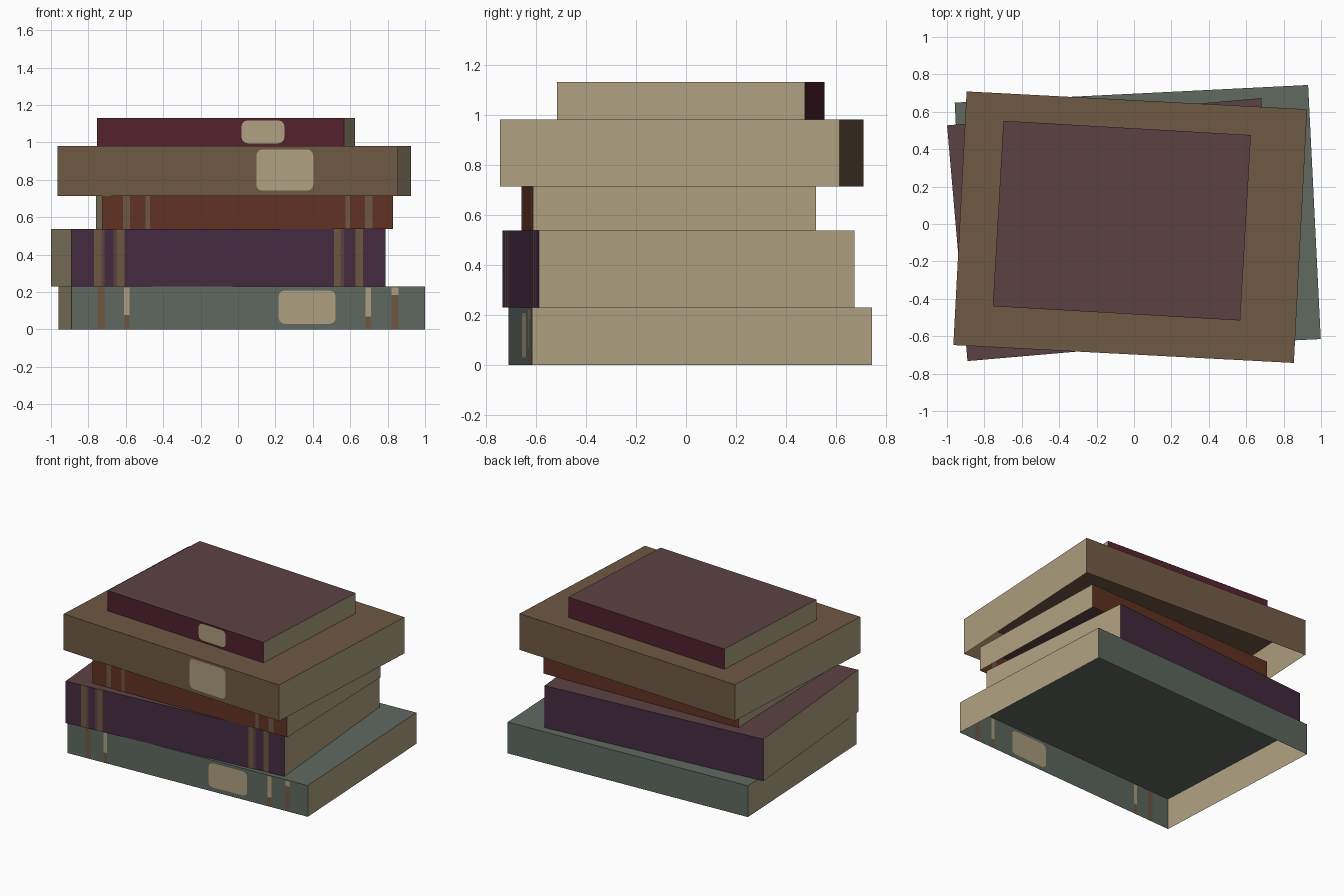
import bpy, bmesh, math
from mathutils import Matrix

if "Cube" in bpy.data.objects:
    bpy.data.objects.remove(bpy.data.objects["Cube"])

COLOURS = {
    "sage_green": (0.115, 0.142, 0.118),
    "plum": (0.061, 0.025, 0.054),
    "rust": (0.122, 0.032, 0.016),
    "tan_brown": (0.158, 0.100, 0.056),
    "maroon": (0.089, 0.016, 0.027),
    "mauve": (0.108, 0.055, 0.057),
    "paper": (0.425, 0.355, 0.216),
}
MATS = {}
for n, c in COLOURS.items():
    MATS[n] = bpy.data.materials.new(n)
    MATS[n].diffuse_color = (*c, 1)
SLOT = {n: i for i, n in enumerate(COLOURS)}


def make_book(name, spine, cover, centre, size, angle, z0, z1, left, marks):
    """Open-bottomed book. marks: (x0, x1, bands) in front-view x;
    bands = [(material, top z fraction)...] or ("label", low z, high z)."""
    w, d = size
    h = z1 - z0
    bm = bmesh.new()

    def face(pts, mat):
        f = bm.faces.new([bm.verts.new(p) for p in pts])
        f.material_index = SLOT[mat]

    def front(pts, mat):
        face([(x - w / 2, -d / 2, z) for x, z in pts], mat)

    def rect(xa, xb, za, zb, mat):
        if xb - xa > 1e-4 and zb - za > 1e-4:
            front([(xa, za), (xb, za), (xb, zb), (xa, zb)], mat)

    def label(xa, xb, za, zb, r=0.032, n=3):
        rect(xa, xb, 0, za, spine)
        rect(xa, xb, zb, h, spine)
        outline = []
        # rounded corners, counter-clockwise, with the spine filled in outside
        for cx, cz, ox, oz, start in ((xb - r, za + r, xb, za, -90), (xb - r, zb - r, xb, zb, 0),
                                      (xa + r, zb - r, xa, zb, 90), (xa + r, za + r, xa, za, 180)):
            arc = []
            for i in range(n + 1):
                t = math.radians(start + 90 * i / n)
                arc.append((cx + r * math.cos(t), cz + r * math.sin(t)))
            for p, q in zip(arc, arc[1:]):
                front([(ox, oz), q, p], spine)
            outline += arc
        front(outline, "paper")

    # spine with its stripes and label
    x = 0
    for a, b, bands in marks:
        a, b = a - left, b - left
        rect(x, a, 0, h, spine)
        if bands[0] == "label":
            label(a, b, bands[1] - z0, bands[2] - z0)
        else:
            z = 0
            for mat, top in bands:
                rect(a, b, z, top * h, mat)
                z = top * h
        x = b
    rect(x, w, 0, h, spine)

    # back, page edges and top cover
    X, Y = w / 2, d / 2
    face([(X, Y, 0), (-X, Y, 0), (-X, Y, h), (X, Y, h)], spine)
    face([(X, -Y, 0), (X, Y, 0), (X, Y, h), (X, -Y, h)], "paper")
    face([(-X, Y, 0), (-X, -Y, 0), (-X, -Y, h), (-X, Y, h)], "paper")
    face([(-X, -Y, h), (X, -Y, h), (X, Y, h), (-X, Y, h)], cover)
    bmesh.ops.remove_doubles(bm, verts=bm.verts, dist=1e-5)
    me = bpy.data.meshes.new(name)
    bm.to_mesh(me)
    bm.free()
    for m in MATS.values():
        me.materials.append(m)
    ob = bpy.data.objects.new(name, me)
    ob.matrix_world = Matrix.Translation((*centre, z0)) @ Matrix.Rotation(math.radians(angle), 4, 'Z')
    bpy.context.collection.objects.link(ob)


B = [("tan_brown", 1)]
M = [("mauve", 1)]


def tipped(f):
    # brown stripe with a worn paper-coloured upper part
    return [("tan_brown", f), ("paper", 0.97), ("tan_brown", 1)]


make_book("bottom_green_book", "sage_green", "sage_green", (0.02, 0.017), (1.892, 1.36), 2.85,
          0.0, 0.23, -0.89,
          [(-0.75, -0.71, B), (-0.607, -0.58, tipped(0.33)), (0.22, 0.525, ("label", 0.03, 0.208)),
           (0.685, 0.715, tipped(0.3)), (0.825, 0.86, tipped(0.8))])
make_book("purple_book", "plum", "mauve", (-0.105, -0.03), (1.686, 1.265), 4.95,
          0.23, 0.538, -0.89,
          [(-0.77, -0.73, B), (-0.73, -0.712, M), (-0.665, -0.645, M), (-0.645, -0.605, B),
           (0.52, 0.555, B), (0.555, 0.572, M), (0.635, 0.675, B)])
make_book("rust_book", "rust", "mauve", (0.035, -0.068), (1.555, 1.131), 1.66,
          0.538, 0.714, -0.725,
          [(-0.613, -0.577, B), (-0.495, -0.47, B), (0.575, 0.6, B), (0.68, 0.72, B)])
make_book("brown_book", "tan_brown", "tan_brown", (-0.02, -0.017), (1.823, 1.358), -3.0,
          0.714, 0.98, -0.965, [(0.1, 0.405, ("label", 0.742, 0.962))])
make_book("top_maroon_book", "maroon", "mauve", (-0.065, 0.018), (1.325, 0.993), -3.3,
          0.98, 1.13, -0.755, [(0.02, 0.25, ("label", 0.995, 1.117))])

for m in bpy.data.materials:
    if m.users and not m.is_grease_pencil:
        m.use_nodes = True
        m.node_tree.nodes["Principled BSDF"].inputs["Base Color"].default_value = m.diffuse_color
